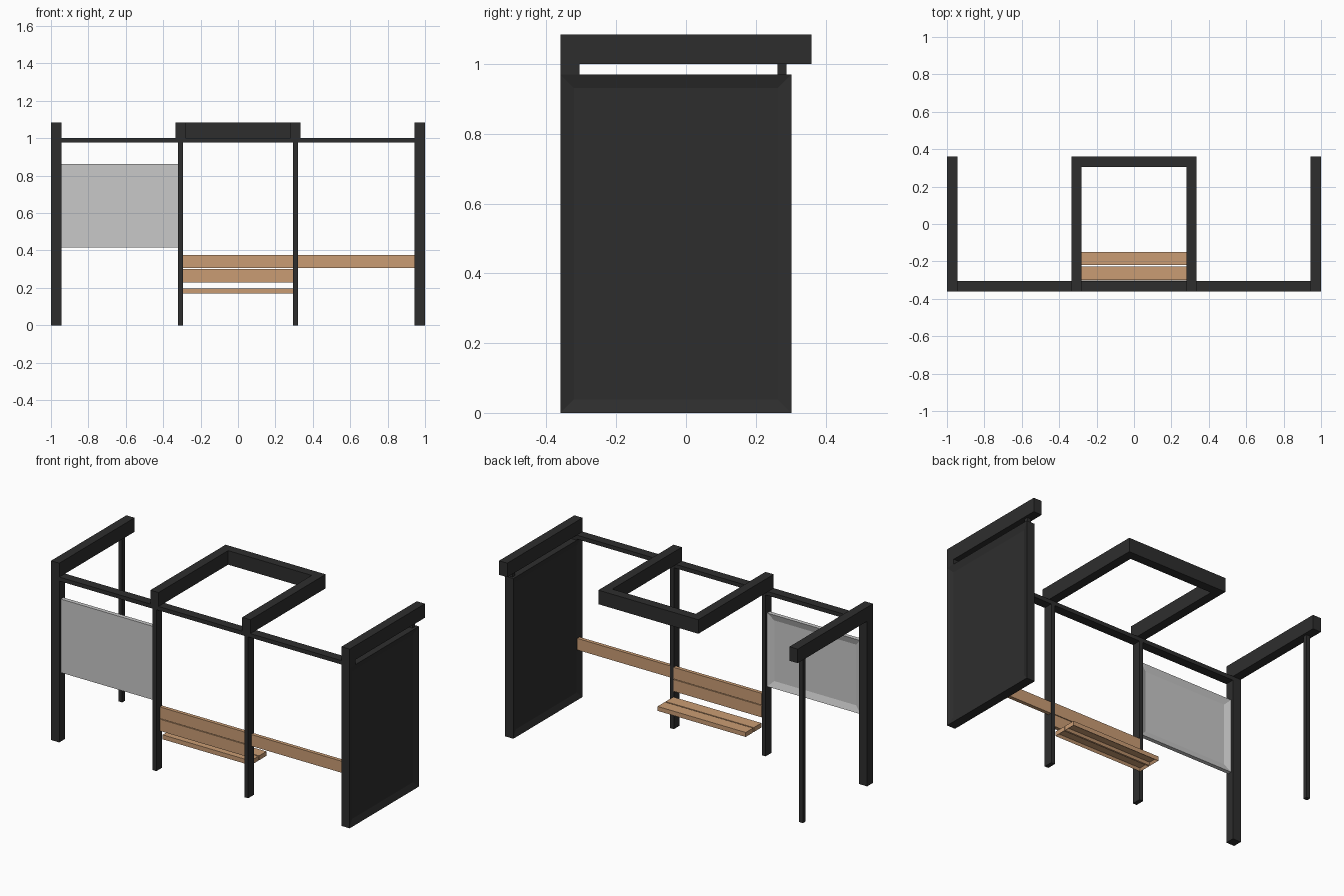
import bpy, bmesh
from mathutils import Vector

if "Cube" in bpy.data.objects:
    bpy.data.objects.remove(bpy.data.objects["Cube"])


def material(name, color):
    m = bpy.data.materials.new(name)
    m.diffuse_color = (*color, 1)
    m.use_nodes = True
    m.node_tree.nodes["Principled BSDF"].inputs["Base Color"].default_value = m.diffuse_color
    return m


DARK = material("dark metal", (0.027, 0.027, 0.027))
WOOD = material("light wood", (0.59, 0.335, 0.175))
GREY = material("grey panel", (0.58, 0.58, 0.58))


def box(name, x, y, z, mat, recess=(), border=0.055, depth=0.01):
    """Box from (min, max) ranges; faces along the recess directions get a sunken field."""
    bm = bmesh.new()
    bmesh.ops.create_cube(bm, size=1)
    for v in bm.verts:
        v.co = Vector([r[0] if c < 0 else r[1] for c, r in zip(v.co, (x, y, z))])
    bm.normal_update()
    for d in recess:
        f = [f for f in bm.faces if f.normal.dot(Vector(d)) > 0.99]
        bmesh.ops.inset_region(bm, faces=f, thickness=border, depth=0)
        for v in f[0].verts:
            v.co -= Vector(d) * depth
    me = bpy.data.meshes.new(name)
    bm.to_mesh(me)
    bm.free()
    me.materials.append(mat)
    ob = bpy.data.objects.new(name, me)
    bpy.context.collection.objects.link(ob)
    return ob


B = 0.055           # beam width
Y0, Y1 = -0.36, 0.36
WALL = (Y0, Y0 + B)
ROOF = (1.0, 1.085)

# Roof end beams
for side, x in (("left", (-1, -1 + B)), ("right", (1 - B, 1))):
    box(side + "_roof_beam", x, (Y0, Y1), ROOF, DARK)

# Left end: wall post and thin outer post
box("left_wall_post", (-1, -1 + B), WALL, (0, 1.0), DARK)
box("left_thin_post", (-0.985, -0.96), (0.263, 0.288), (0, 1.0), DARK)

# Right end: framed panel with short stubs up to the beam
box("right_end_panel", (1 - B, 1), (Y0, 0.302), (0, 0.97), DARK,
    recess=((1, 0, 0), (-1, 0, 0)), depth=0.012)
box("right_wall_stub", (1 - B, 1), WALL, (0.97, 1.0), DARK)
box("right_thin_stub", (0.96, 0.985), (0.263, 0.288), (0.97, 1.0), DARK)

# Wall rail and middle posts
box("wall_rail", (-1 + B, 1 - B), WALL, (0.977, 1.001), DARK)
for side, x in (("left", (-0.32, -0.295)), ("right", (0.295, 0.32))):
    box(side + "_middle_post", x, WALL, (0, 0.977), DARK)

# Central roof frame, open at the wall side
for side, x in (("left", (-0.335, -0.28)), ("right", (0.28, 0.335))):
    box(side + "_frame_beam", x, (Y0, Y1), ROOF, DARK)
box("outer_frame_beam", (-0.28, 0.28), (Y1 - B, Y1), ROOF, DARK)

# Grey wall panel, sunken on the inner side
box("grey_wall_panel", (-1 + B, -0.32), (-0.345, -0.32), (0.417, 0.862), GREY,
    recess=((0, 1, 0),), depth=0.012)

# Back rest planks
box("lower_back_plank", (-0.295, 0.295), (-0.325, -0.303), (0.23, 0.301), WOOD)
box("upper_back_plank", (-0.295, 0.295), (-0.325, -0.303), (0.305, 0.375), WOOD)
box("side_lean_plank", (0.32, 1 - B), (-0.33, -0.308), (0.305, 0.375), WOOD)

# Seat slats, hollow on the underside
for name, y in (("inner", (-0.30, -0.227)), ("outer", (-0.22, -0.15))):
    box(name + "_seat_slat", (-0.295, 0.295), y, (0.17, 0.197), WOOD,
        recess=((0, 0, -1),), border=0.014, depth=0.014)
